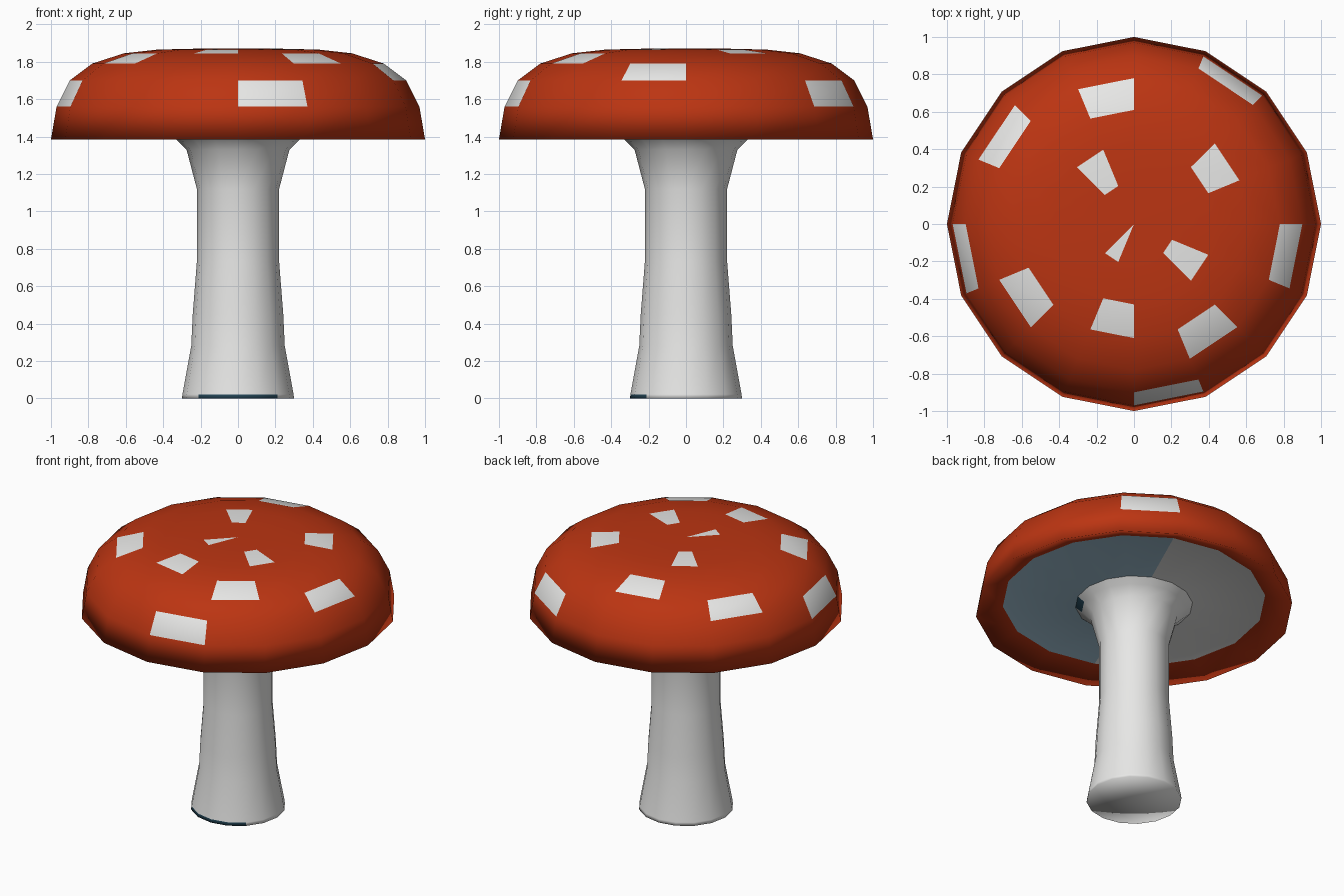
import bpy, bmesh, math

if "Cube" in bpy.data.objects:
    bpy.data.objects.remove(bpy.data.objects["Cube"])

N = 16  # sides of every ring


def material(name, rgb):
    m = bpy.data.materials.new(name)
    m.diffuse_color = (*rgb, 1)
    m.use_nodes = True
    m.node_tree.nodes["Principled BSDF"].inputs["Base Color"].default_value = m.diffuse_color
    return m


RED = material("cap red", (0.50, 0.035, 0.006))
WHITE = material("off white", (0.80, 0.80, 0.79))
BLUE = material("pale blue grey", (0.36, 0.54, 0.66))
TEAL = material("dark teal", (0.02, 0.07, 0.11))


def lathe(name, profile, mats, rule):
    """Revolve (r, z) points; rule(band, sector) gives the material slot."""
    bm = bmesh.new()
    rings = []
    for r, z in profile:
        if r == 0:
            rings.append([bm.verts.new((0, 0, z))] * N)
        else:
            rings.append([bm.verts.new((r * math.cos(2 * math.pi * i / N),
                                        r * math.sin(2 * math.pi * i / N), z))
                          for i in range(N)])
    for b in range(len(rings) - 1):
        lo, hi = rings[b], rings[b + 1]
        for s in range(N):
            t = (s + 1) % N
            loop = list(dict.fromkeys((lo[s], lo[t], hi[t], hi[s])))
            f = bm.faces.new(loop)
            f.material_index = rule(b, s)
            f.smooth = True
    me = bpy.data.meshes.new(name)
    bm.to_mesh(me)
    bm.free()
    for m in mats:
        me.materials.append(m)
    ob = bpy.data.objects.new(name, me)
    bpy.context.collection.objects.link(ob)
    return ob


# Cap: gills, recessed rim, then dome; spots are single faces (band, sector)
cap_profile = [(0.37, 1.42), (0.83, 1.45), (1.0, 1.385), (0.97, 1.56), (0.90, 1.70),
               (0.78, 1.79), (0.61, 1.845), (0.43, 1.865), (0.22, 1.87), (0, 1.87)]
SPOTS = {(3, 12), (3, 8), (3, 2), (4, 15), (4, 6), (5, 4), (5, 13), (5, 9),
         (6, 11), (6, 1), (7, 5), (7, 14), (8, 10)}


def cap_rule(b, s):
    if b == 0:  # half of the gills are blue grey
        return 2 if s < 3 or s >= 11 else 1
    return 1 if (b, s) in SPOTS else 0


lathe("mushroom_cap", cap_profile, [RED, WHITE, BLUE], cap_rule)

# Stem: closed base, slight waist and a flare into the gills
stem_profile = [(0, 0), (0.30, 0), (0.297, 0.022), (0.25, 0.28), (0.242, 0.45), (0.22, 0.73),
                (0.22, 1.12), (0.275, 1.33), (0.33, 1.385), (0.37, 1.42)]


def stem_rule(b, s):
    base_strip = b == 1 and 10 <= s <= 13
    flare_patch = b == 8 and s == 14
    return 1 if base_strip or flare_patch else 0


lathe("mushroom_stem", stem_profile, [WHITE, TEAL], stem_rule)
